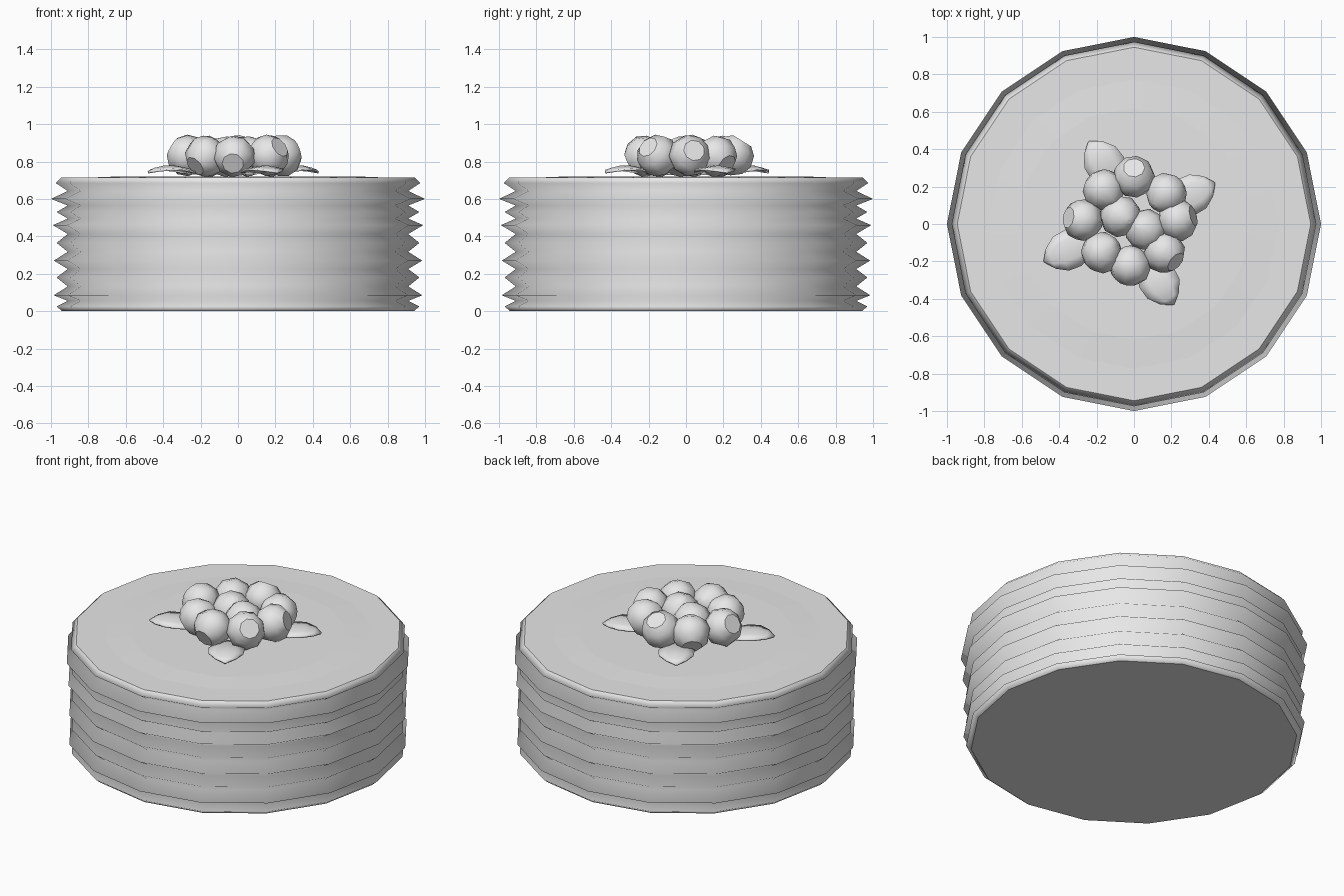
import bpy
import bmesh
from math import sin, cos, pi, radians
from mathutils import Vector

cube = bpy.data.objects.get("Cube")
if cube:
    bpy.data.objects.remove(cube, do_unlink=True)

grey = bpy.data.materials.new("light grey")
grey.use_nodes = True
grey.diffuse_color = (0.8, 0.8, 0.8, 1)
grey.node_tree.nodes["Principled BSDF"].inputs["Base Color"].default_value = (0.8, 0.8, 0.8, 1)


def add_object(name, bm):
    bmesh.ops.recalc_face_normals(bm, faces=bm.faces)
    mesh = bpy.data.meshes.new(name)
    bm.to_mesh(mesh)
    bm.free()
    mesh.materials.append(grey)
    obj = bpy.data.objects.new(name, mesh)
    bpy.context.collection.objects.link(obj)
    return obj


def lathe(name, profile, sides):
    """Smooth turned solid with flat end caps; profile is (radius, z)."""
    bm = bmesh.new()
    rings = []
    for r, z in profile:
        rings.append([bm.verts.new((r * cos(2 * pi * i / sides), r * sin(2 * pi * i / sides), z))
                      for i in range(sides)])
    for low, high in zip(rings, rings[1:]):
        for i in range(sides):
            j = (i + 1) % sides
            bm.faces.new((low[i], low[j], high[j], high[i])).smooth = True
    bm.faces.new(rings[0][::-1])
    bm.faces.new(rings[-1])
    return add_object(name, bm)


# Pleated round body: alternating large and small ridges
ridges = [(0.97, 0.025), (0.985, 0.085), (0.97, 0.18), (0.985, 0.27), (0.97, 0.365),
          (0.99, 0.46), (0.97, 0.53), (1.0, 0.60), (0.975, 0.685)]
profile = [(0.94, 0.0)]
for (r, z), (_, z_next) in zip(ridges, ridges[1:]):
    profile += [(r, z), (0.91, (z + z_next) / 2)]
profile += [ridges[-1], (0.945, 0.715)]
lathe("pleated_body", profile, 16)

# Slightly raised disc on the lid
lathe("lid_disc", [(0.80, 0.714), (0.62, 0.721)], 16)

# Berries: position, then heading and tilt of the flat end
berries = [
    (0.00, 0.25, 90, 58), (-0.16, 0.18, 130, -35), (0.17, 0.16, 45, -30),
    (-0.27, 0.02, 170, 30), (0.23, 0.02, 15, 18), (-0.17, -0.15, 220, -35),
    (-0.02, -0.22, 265, -25), (0.16, -0.15, -40, 30),
    (-0.07, 0.04, 150, -60), (0.06, -0.03, -30, -65),
]
berry_profile = [(0.058, -0.095), (0.098, -0.06), (0.115, 0.0), (0.095, 0.055), (0.045, 0.095), (0.012, 0.105)]
for n, (x, y, heading, tilt) in enumerate(berries, 1):
    berry = lathe(f"berry_{n}", berry_profile, 9)
    a, e = radians(heading), radians(tilt)
    flat_end = Vector((cos(a) * cos(e), sin(a) * cos(e), sin(e)))
    berry.rotation_mode = 'QUATERNION'
    berry.rotation_quaternion = (-flat_end).to_track_quat('Z', 'Y')
    berry.location = (x, y, 0.83)

# Arched leaves: tip position and heading
leaf_shape = [(-0.32, 0.02, 0.735), (-0.25, 0.075, 0.755), (-0.17, 0.105, 0.772),
              (-0.10, 0.1, 0.775), (-0.04, 0.06, 0.762), (0, 0.004, 0.742)]
leaves = [(-0.24, 0.44, 125), (0.43, 0.22, 27), (0.21, -0.43, -58), (-0.48, -0.20, 205)]
for n, (x, y, heading) in enumerate(leaves, 1):
    bm = bmesh.new()
    rows = [[bm.verts.new((u, side * half, z - 0.018 * abs(side) * half / 0.1))
             for side in (-1, -0.5, 0, 0.5, 1)] for u, half, z in leaf_shape]
    for row, following in zip(rows, rows[1:]):
        for i in range(4):
            bm.faces.new((row[i], following[i], following[i + 1], row[i + 1])).smooth = True
    leaf = add_object(f"leaf_{n}", bm)
    leaf.location = (x, y, 0)
    leaf.rotation_euler.z = radians(heading)
    thickness = leaf.modifiers.new("thickness", 'SOLIDIFY')
    thickness.thickness = 0.01
    thickness.offset = 0
